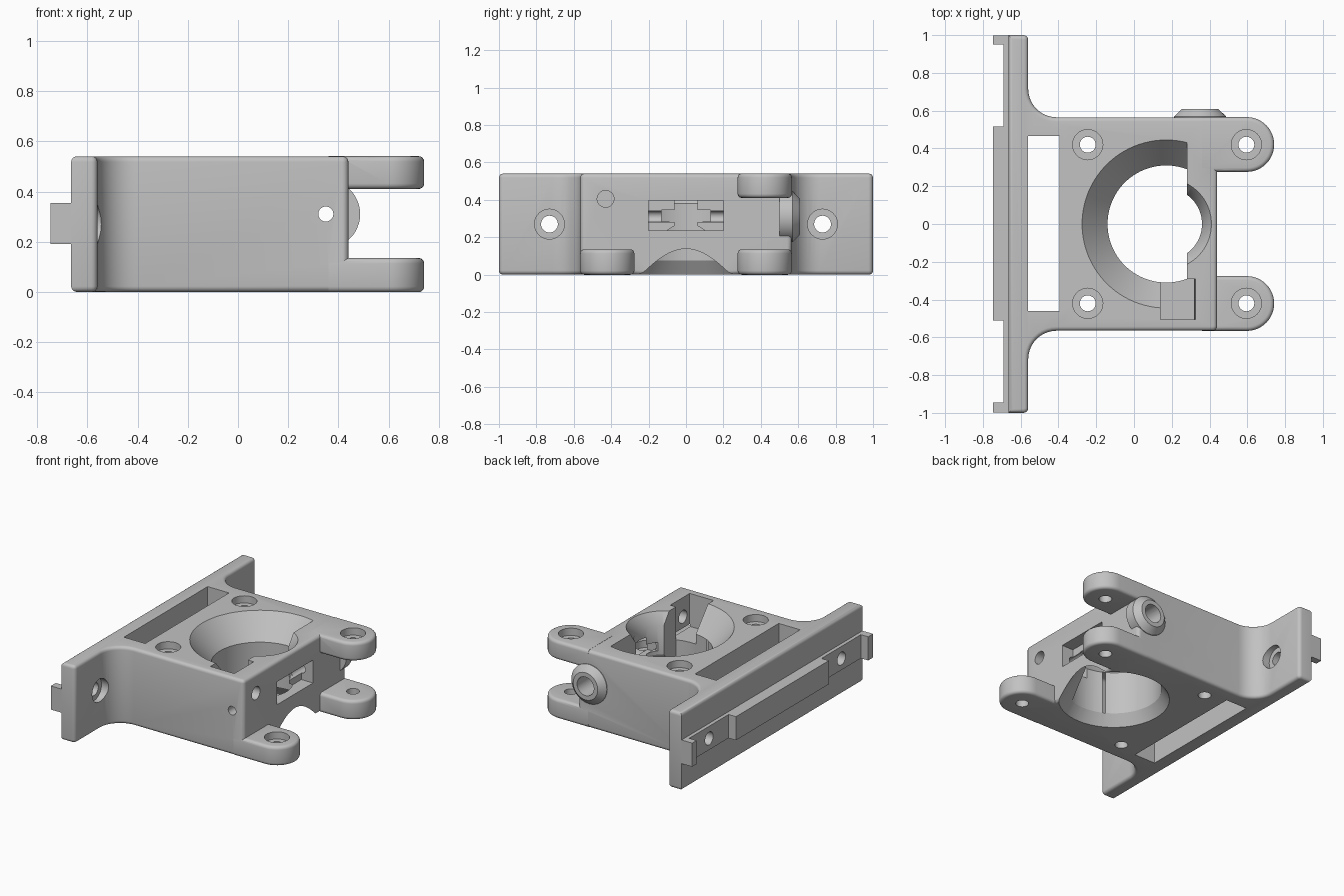
import bpy, bmesh, math
from mathutils import Vector, Matrix

if "Cube" in bpy.data.objects:
    bpy.data.objects.remove(bpy.data.objects["Cube"], do_unlink=True)

H = 0.54
SHADE = (0.54, 0.54, 0.54, 1)
grey = bpy.data.materials.new("plain_grey")
grey.use_nodes = True
grey.diffuse_color = SHADE
grey.node_tree.nodes["Principled BSDF"].inputs["Base Color"].default_value = SHADE


def finish(name, bm):
    bmesh.ops.recalc_face_normals(bm, faces=bm.faces)
    me = bpy.data.meshes.new(name)
    bm.to_mesh(me)
    bm.free()
    me.materials.append(grey)
    ob = bpy.data.objects.new(name, me)
    bpy.context.collection.objects.link(ob)
    return ob


def box(name, x, y, z):
    bm = bmesh.new()
    bmesh.ops.create_cube(bm, size=1)
    for v in bm.verts:
        v.co = Vector([(a + b) / 2 + c * (b - a) for (a, b), c in zip((x, y, z), v.co)])
    return finish(name, bm)


def loft(bm, loops):
    """Closed solid through equally long loops of points."""
    rings = [[bm.verts.new(p) for p in loop] for loop in loops]
    n = len(rings[0])
    for a, b in zip(rings, rings[1:]):
        for i in range(n):
            bm.faces.new((a[i], a[(i + 1) % n], b[(i + 1) % n], b[i]))
    bm.faces.new(rings[0][::-1])
    bm.faces.new(rings[-1])


def rounded_prism(name, outline, z0, z1, r=0.022, steps=4):
    """Upright solid whose outline(inset) shrinks towards softly rounded rims."""
    turns = [math.pi / 2 * i / steps for i in range(steps + 1)]
    rim = [(r * (1 - math.sin(t)), r * (1 - math.cos(t))) for t in turns]
    layers = [(d, z0 + h) for d, h in rim] + [(d, z1 - h) for d, h in reversed(rim)]
    bm = bmesh.new()
    loft(bm, [[(x, y, z) for x, y in outline(d)] for d, z in layers])
    return finish(name, bm)


def lathe(name, origin, axis, profile, n=64, clip_x=None):
    """Solid of revolution from (radius, distance along axis) pairs."""
    bm = bmesh.new()
    turns = [2 * math.pi * i / n for i in range(n)]
    loft(bm, [[(r * math.cos(a), r * math.sin(a), h) for a in turns] for r, h in profile])
    turn = Vector((0, 0, 1)).rotation_difference(Vector(axis)).to_matrix().to_4x4()
    bm.transform(Matrix.Translation(origin) @ turn)
    if clip_x is not None:
        bmesh.ops.bisect_plane(bm, geom=bm.verts[:] + bm.edges[:] + bm.faces[:],
                               plane_co=(clip_x, 0, 0), plane_no=(1, 0, 0), clear_outer=True)
        bmesh.ops.holes_fill(bm, edges=[e for e in bm.edges if e.is_boundary])
    return finish(name, bm)


def combine(target, other, how):
    mod = target.modifiers.new(how, 'BOOLEAN')
    mod.operation, mod.solver, mod.object = how, 'EXACT', other
    bpy.context.view_layer.update()
    with bpy.context.temp_override(object=target, active_object=target):
        bpy.ops.object.modifier_apply(modifier=mod.name)
    bpy.data.objects.remove(other, do_unlink=True)


def arc(cx, cy, r, a0, a1, n=10):
    turns = [math.radians(a0 + (a1 - a0) * i / n) for i in range(n + 1)]
    return [(cx + r * math.cos(a), cy + r * math.sin(a)) for a in turns]


def bracket_outline(d):
    half = arc(0.415, 0.54, 0.025 - d, 0, 90, 4) + arc(-0.41, 0.715, 0.15 + d, 270, 180)
    half += arc(-0.585, 0.975, 0.025 - d, 0, 90, 4) + [(-0.665 + d, 1 - d)]
    return half + [(x, -y) for x, y in reversed(half)]


def ear_outline(y):
    def outline(d):
        r = 0.145 - d
        return [(0.36, y - r)] + arc(0.597, y, r, -90, 90, 24) + [(0.36, y + r)]
    return outline


# Body and mounting plate in one solid
bracket = rounded_prism("bracket", bracket_outline, 0, H)

# Hinge ears
for y, z0, z1 in ((0.421, 0.41, H + 0.001), (0.421, -0.001, 0.135), (-0.421, -0.001, 0.135)):
    combine(bracket, rounded_prism("ear", ear_outline(y), z0, z1), 'UNION')

# Tube inlet boss on the back
combine(bracket, lathe("inlet_boss", (0.35, 0.5, 0.31), (0, 1, 0),
                       [(0.137, 0), (0.137, 0.07), (0.095, 0.11)], 48), 'UNION')

# Guide rail on the left of the plate
RZ = (0.19, 0.355)
combine(bracket, box("rail", (-0.69, -0.64), (-0.998, 0.998), RZ), 'UNION')
for y in ((-0.51, 0.515), (0.95, 0.999), (-0.999, -0.945)):
    combine(bracket, box("rail_step", (-0.747, -0.65), y, RZ), 'UNION')

# Main bore with flared mouth, stopped by the end wall
cuts = [lathe("bore", (0.17, 0, 0), (0, 0, 1),
              [(0.31, -0.1), (0.31, 0.38), (0.445, H), (0.445, 0.7)], 96, 0.28)]
# Narrow bore through the end wall, flared at both ends
cuts.append(lathe("narrow_bore", (0.17, 0, 0), (0, 0, 1),
                  [(0.36, -0.1), (0.36, 0), (0.19, 0.26), (0.19, 0.46), (0.24, H), (0.24, 0.7)], 96))
# Belt slot, gear window and nut pocket
cuts.append(box("belt_slot", (-0.56, -0.395), (-0.46, 0.465), (-0.1, 0.7)))
cuts.append(box("window", (0.35, 0.6), (-0.2, 0.2), (0.235, 0.395)))
cuts.append(box("window_slot", (0.2, 0.6), (-0.13, 0.13), (0.285, 0.345)))
cuts.append(box("nut_pocket", (0.14, 0.325), (-0.505, -0.29), (0.31, 0.7)))
# Cable passage from front to back and its wider tube socket
cuts.append(lathe("cable_hole", (0.35, -0.8, 0.31), (0, 1, 0), [(0.03, 0), (0.03, 1.6)], 32))
cuts.append(lathe("tube_socket", (0.35, 0.42, 0.31), (0, 1, 0), [(0.065, 0), (0.065, 0.4)], 32))
cuts.append(lathe("tension_hole", (0.25, -0.43, 0.405), (1, 0, 0), [(0.045, 0), (0.045, 0.4)], 32))

# Countersunk screw holes
for y in (-0.42, 0.42):
    for x, top in ((-0.245, H), (0.595, H if y > 0 else 0.135)):
        cuts.append(lathe("screw_hole", (x, y, 0), (0, 0, 1),
                          [(0.042, -0.1), (0.042, top - 0.05), (0.08, top - 0.05), (0.08, top + 0.1)], 32))
for y in (-0.73, 0.73):
    cuts.append(lathe("plate_hole", (-0.56, y, 0.27), (1, 0, 0),
                      [(0.045, -0.3), (0.045, -0.04), (0.08, -0.04), (0.08, 0.15)], 32))
for c in cuts:
    combine(bracket, c, 'DIFFERENCE')

bpy.context.view_layer.objects.active = bracket
bracket.select_set(True)
bpy.ops.object.shade_smooth_by_angle(angle=math.radians(32))
